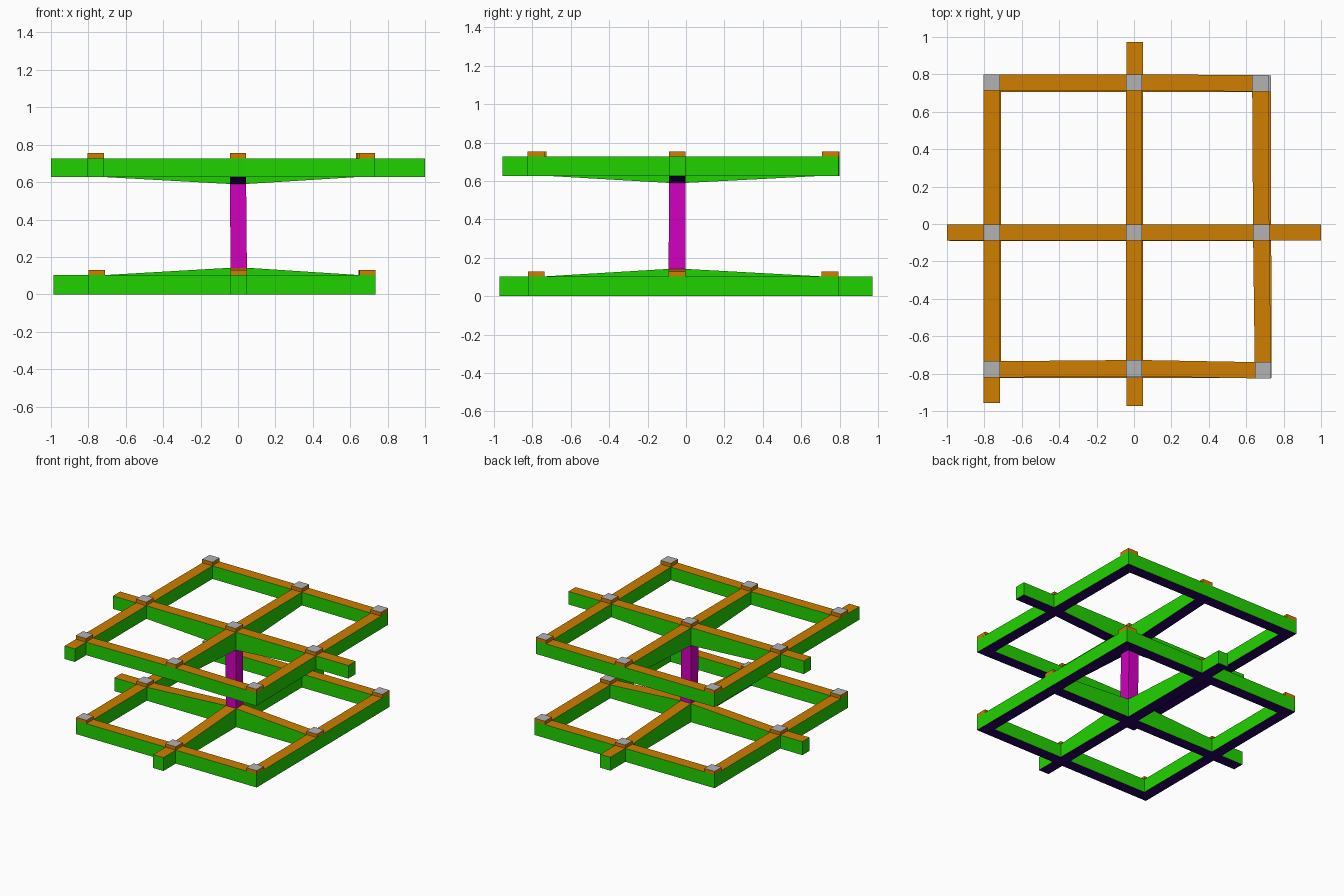
import bpy

if "Cube" in bpy.data.objects:
    bpy.data.objects.remove(bpy.data.objects["Cube"])

H = 0.0435  # half width of every beam


def material(name, rgb):
    m = bpy.data.materials.new(name)
    m.diffuse_color = (*rgb, 1)
    m.use_nodes = True
    m.node_tree.nodes["Principled BSDF"].inputs["Base Color"].default_value = m.diffuse_color
    return m


ORANGE = material("orange", (0.62, 0.21, 0.0))
GREEN = material("green", (0.015, 0.65, 0.0))
PURPLE = material("purple", (0.02, 0.0, 0.13))
MAGENTA = material("magenta", (0.65, 0.0, 0.52))
GREY = material("grey", (0.45, 0.45, 0.45))


def strip(name, pts, axis, top=ORANGE, side=GREEN, bottom=PURPLE):
    """Beam through (x, y, z_bottom, z_top) stations, running along axis 0 (x) or 1 (y)."""
    dx, dy = (0, -H) if axis == 0 else (H, 0)
    verts, faces = [], []
    for x, y, zb, zt in pts:
        verts += [(x + dx, y + dy, zb), (x - dx, y - dy, zb),
                  (x - dx, y - dy, zt), (x + dx, y + dy, zt)]
    for i in range(len(pts) - 1):
        a, b = 4 * i, 4 * i + 4
        faces += [(a + k, a + (k + 1) % 4, b + (k + 1) % 4, b + k) for k in range(4)]
    n = len(verts)
    faces += [(3, 2, 1, 0), (n - 4, n - 3, n - 2, n - 1)]
    mesh = bpy.data.meshes.new(name)
    mesh.from_pydata(verts, [], faces)
    mesh.update()
    for m in (top, side, bottom):
        mesh.materials.append(m)
    for p in mesh.polygons:
        p.material_index = 0 if p.normal.z > 0.5 else 2 if p.normal.z < -0.5 else 1
    ob = bpy.data.objects.new(name, mesh)
    bpy.context.collection.objects.link(ob)
    return ob


def grid(name, nodes, zb, zt, cap_z, peak_b, peak_t, x_ends, y_ends):
    """nodes[row][col] = (x, y). Centre beams thicken to peak_b / peak_t at the post."""
    # Beams running front to back, continuous through the nodes
    for c in range(3):
        col = [nodes[r][c] for r in range(3)]
        lo, hi = y_ends[c]
        pts = [(col[0][0], lo if lo is not None else col[0][1] - H, zb, zt)]
        if c == 1:
            x, y = col[1]
            pts += [(col[0][0], col[0][1] + H, zb, zt),
                    (x, y - H, peak_b, peak_t), (x, y + H, peak_b, peak_t),
                    (col[2][0], col[2][1] - H, zb, zt)]
        else:
            pts.append((*col[1], zb, zt))
        pts.append((col[2][0], hi if hi is not None else col[2][1] + H, zb, zt))
        strip(f"{name}_long_beam_{c}", pts, 1)
    # Cross beams fitted between them
    for r in range(3):
        for c in range(2):
            (xa, ya), (xb, yb) = nodes[r][c], nodes[r][c + 1]
            a, b = [zb, zt], [zb, zt]
            if r == 1:
                (b if c == 0 else a)[:] = [peak_b, peak_t]
            strip(f"{name}_cross_beam_{r}_{c}", [(xa + H, ya, *a), (xb - H, yb, *b)], 0)
    # Overhanging ends of the middle cross beam
    (xl, yl), _, (xr, yr) = nodes[1]
    if x_ends[0] is not None:
        strip(f"{name}_left_stub", [(x_ends[0], yl, zb, zt), (xl - H, yl, zb, zt)], 0)
    if x_ends[1] is not None:
        strip(f"{name}_right_stub", [(xr + H, yr, zb, zt), (x_ends[1], yr, zb, zt)], 0)
    # Grey-topped caps on the crossings
    for r in range(3):
        for c in range(3):
            if peak_t > zt and r == c == 1:
                continue  # the post stands here
            x, y = nodes[r][c]
            strip(f"{name}_cap_{r}_{c}", [(x, y - H, zt, cap_z), (x, y + H, zt, cap_z)],
                  1, GREY, ORANGE, ORANGE)


upper = [[(-0.76, -0.777), (0, -0.771), (0.69, -0.782)],
         [(-0.76, -0.045), (0, -0.045), (0.68, -0.045)],
         [(-0.76, 0.757), (0, 0.757), (0.675, 0.752)]]
lower = [[(-0.755, -0.78), (0.004, -0.78), (0.692, -0.78)],
         [(-0.755, -0.047), (0.004, -0.047), (0.69, -0.047)],
         [(-0.755, 0.75), (0.004, 0.75), (0.688, 0.75)]]

grid("upper", upper, 0.627, 0.727, 0.755, 0.59, 0.727, (-1, 1),
     [(-0.957, None), (None, None), (None, None)])
grid("lower", lower, 0.0, 0.103, 0.129, 0.0, 0.142, (-0.987, None),
     [(None, None), (-0.973, 0.973), (None, None)])

# Central post, leaning very slightly
post = strip("post", [(0.004, -0.047 - H, 0.142, 0.59), (0.004, -0.047 + H, 0.142, 0.59)],
             1, MAGENTA, MAGENTA, MAGENTA)
for v in post.data.vertices:
    if v.co.z > 0.5:
        v.co.x -= 0.004
        v.co.y += 0.002
